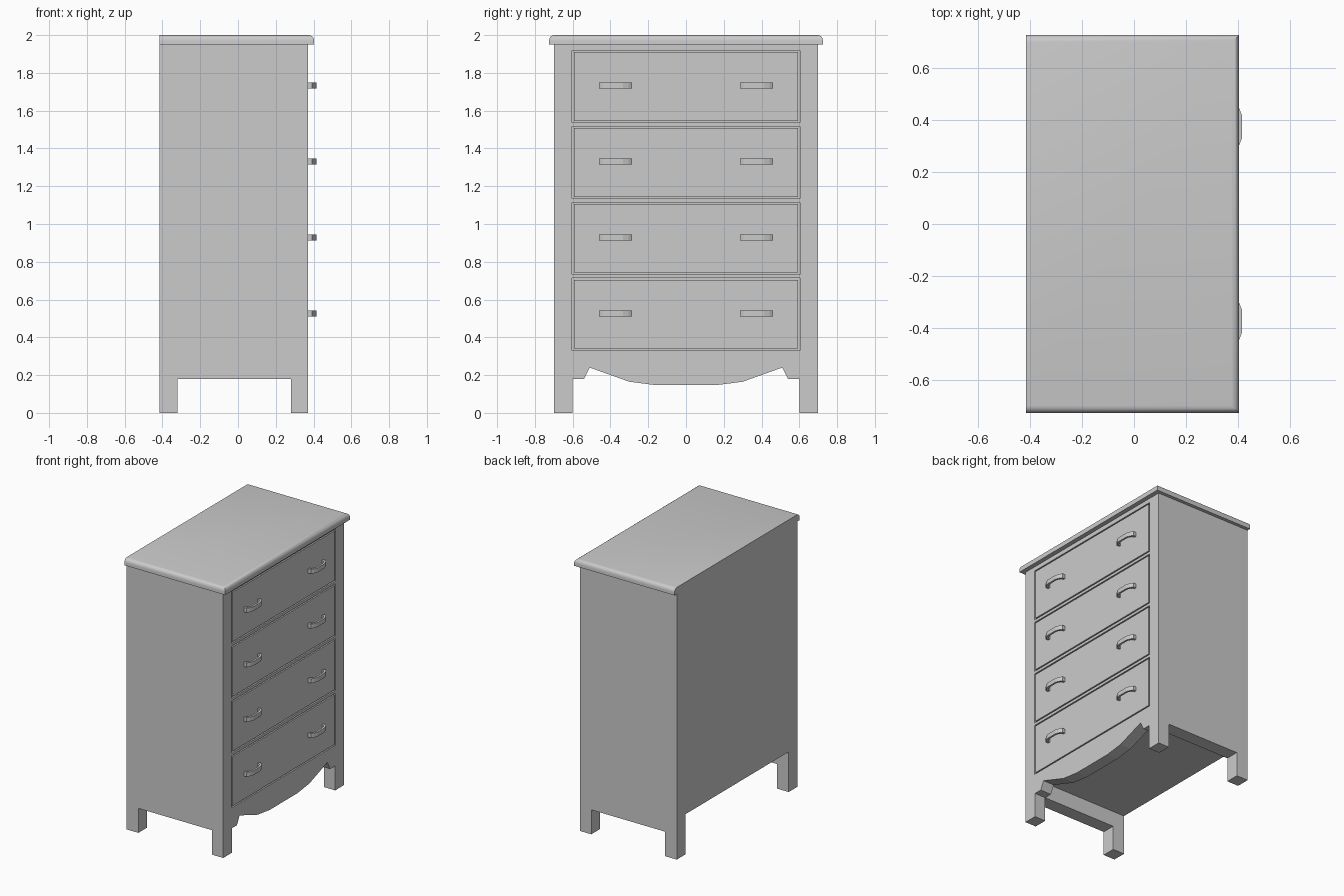
import bpy, bmesh, math
from mathutils import Vector

if "Cube" in bpy.data.objects:
    bpy.data.objects.remove(bpy.data.objects["Cube"])


def prism(name, pts, axis, lo, hi):
    """Extrude a 2D outline along an axis: x -> (y, z), y -> (x, z), z -> (x, y)."""
    place = {'x': lambda a, b, t: (t, a, b),
             'y': lambda a, b, t: (a, t, b),
             'z': lambda a, b, t: (a, b, t)}[axis]
    step = Vector(place(0, 0, hi - lo))
    bm = bmesh.new()
    face = bm.faces.new([bm.verts.new(place(a, b, lo)) for a, b in pts])
    ext = bmesh.ops.extrude_face_region(bm, geom=[face])
    moved = [g for g in ext['geom'] if isinstance(g, bmesh.types.BMVert)]
    bmesh.ops.translate(bm, verts=moved, vec=step)
    bmesh.ops.recalc_face_normals(bm, faces=bm.faces)
    mesh = bpy.data.meshes.new(name)
    bm.to_mesh(mesh)
    bm.free()
    obj = bpy.data.objects.new(name, mesh)
    bpy.context.collection.objects.link(obj)
    return obj


def box(name, x0, x1, y0, y1, z0, z1):
    return prism(name, [(x0, y0), (x1, y0), (x1, y1), (x0, y1)], 'z', z0, z1)


def apply_modifiers(obj):
    bpy.ops.object.select_all(action='DESELECT')
    obj.select_set(True)
    bpy.context.view_layer.objects.active = obj
    for mod in list(obj.modifiers):
        bpy.ops.object.modifier_apply(modifier=mod.name)


def cut(obj, cutter):
    cutter.hide_render = True
    mod = obj.modifiers.new("cut", 'BOOLEAN')
    mod.operation = 'DIFFERENCE'
    mod.solver = 'EXACT'
    mod.object = cutter
    apply_modifiers(obj)
    bpy.data.objects.remove(cutter, do_unlink=True)


BACK, FRONT = -0.415, 0.37
DRAWER_Z = [0.522 + 0.402 * i for i in range(4)]

# Case: one block with the leg openings, apron and drawer recesses cut out
case = box("case", BACK, FRONT, -0.70, 0.70, 0, 1.95)
cut(case, box("side_cutter", -0.32, 0.28, -1, 1, -0.1, 0.18))
cut(case, box("underside_cutter", -1, 0.28, -0.60, 0.60, -0.1, 0.295))
half = [(0.60, 0.18), (0.54, 0.18), (0.51, 0.24), (0.30, 0.165), (0.16, 0.147)]
apron = [(0.60, -0.1)] + half + [(-y, z) for y, z in reversed(half)] + [(-0.60, -0.1)]
cut(case, prism("apron_cutter", apron, 'x', 0.2, 0.5))
for z in DRAWER_Z:
    cut(case, box("drawer_cutter", FRONT - 0.03, 0.5, -0.603, 0.603, z - 0.191, z + 0.191))

# Top board, flush at the back and rounded on the other three upper edges
top = box("top_board", BACK, 0.403, -0.725, 0.725, 1.95, 2.0)
bm = bmesh.new()
bm.from_mesh(top.data)
edges = [e for e in bm.edges
         if all(v.co.z > 1.99 for v in e.verts) and any(v.co.x > 0 for v in e.verts)]
bmesh.ops.bevel(bm, geom=edges, offset=0.028, segments=4, profile=0.5, affect='EDGES')
bm.to_mesh(top.data)
bm.free()
bpy.ops.object.select_all(action='DESELECT')
top.select_set(True)
bpy.context.view_layer.objects.active = top
bpy.ops.object.shade_smooth_by_angle(angle=math.radians(40))

# Drawers, each with two bowed pulls
outer = [(FRONT - 0.005, 0.088), (0.392, 0.088), (0.405, 0.068), (0.415, 0.040)]
inner = [(0.401, 0.036), (0.392, 0.060), (0.384, 0.072), (FRONT - 0.005, 0.072)]
right = outer + inner
for i, z in enumerate(DRAWER_Z, 1):
    box(f"drawer_{i}", FRONT - 0.03, FRONT, -0.593, 0.593, z - 0.182, z + 0.182)
    for side, label in ((-1, "left"), (1, "right")):
        pts = [(x, y) for x, y in outer] + [(x, -y) for x, y in reversed(outer)]
        pts += [(x, -y) for x, y in reversed(inner)] + [(x, y) for x, y in inner]
        pull = [(x, y + side * 0.373) for x, y in pts]
        prism(f"pull_{i}_{label}", pull, 'z', z - 0.011, z + 0.021)
